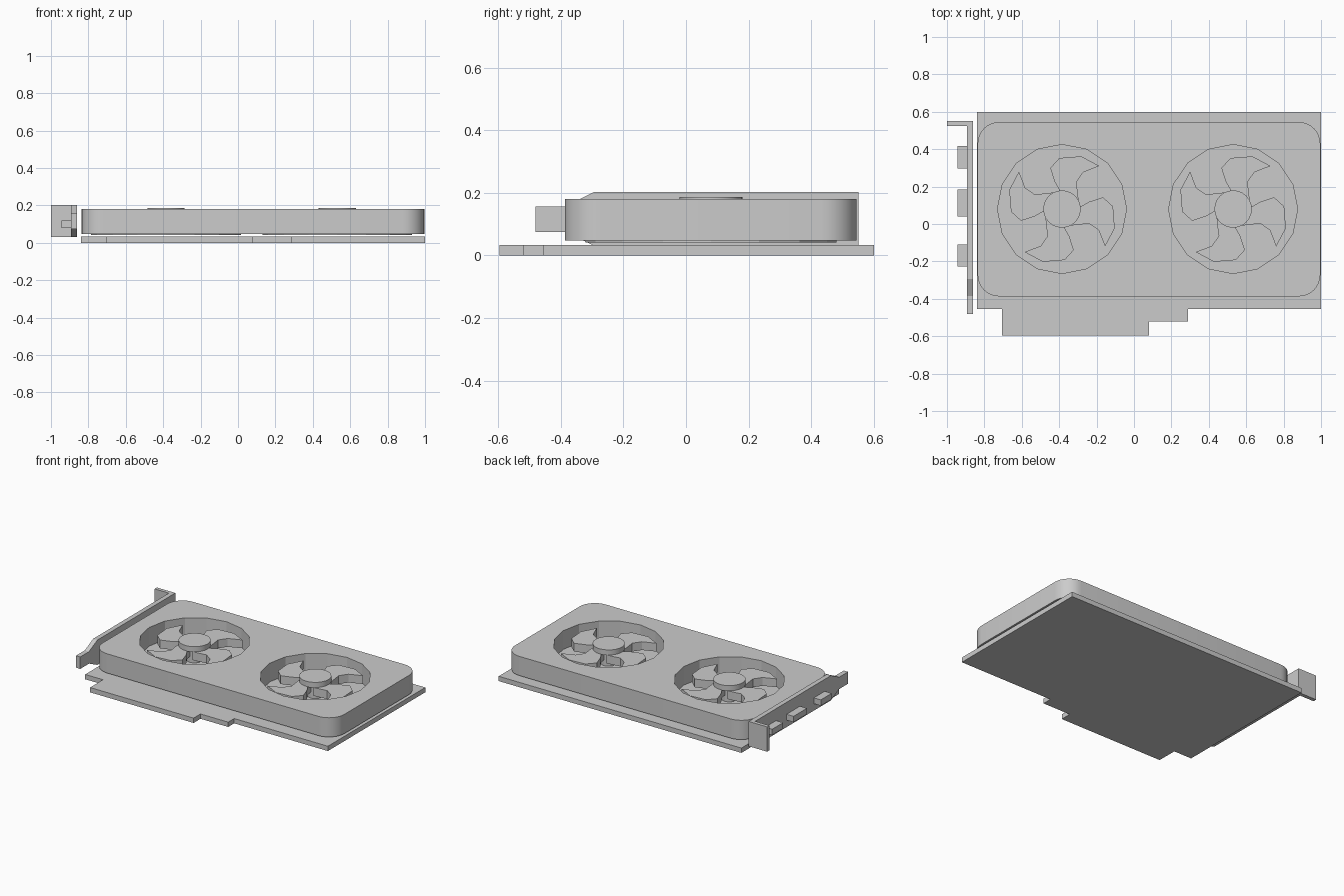
import bpy, bmesh
from math import cos, sin, pi, radians
from mathutils import Matrix

if "Cube" in bpy.data.objects:
    bpy.data.objects.remove(bpy.data.objects["Cube"])


def ring(cx, cy, r, n):
    return [(cx + r * sin(2 * pi * i / n), cy + r * cos(2 * pi * i / n)) for i in range(n)]


def rounded_rect(x0, x1, y0, y1, r, n=8):
    pts = []
    for q, (cx, cy) in enumerate([(x1 - r, y1 - r), (x0 + r, y1 - r), (x0 + r, y0 + r), (x1 - r, y0 + r)]):
        for i in range(n + 1):
            a = (q + i / n) * pi / 2
            pts.append((cx + r * cos(a), cy + r * sin(a)))
    return pts


def prism(name, loops, lo, hi, along_x=False):
    """Extrude closed outlines (inner outlines become holes) from lo to hi."""
    cu = bpy.data.curves.new(name, 'CURVE')
    cu.dimensions = '2D'
    cu.fill_mode = 'BOTH'
    cu.extrude = (hi - lo) / 2
    for pts in loops:
        sp = cu.splines.new('POLY')
        sp.points.add(len(pts) - 1)
        for p, (x, y) in zip(sp.points, pts):
            p.co = (x, y, 0, 1)
        sp.use_cyclic_u = True
    ob = bpy.data.objects.new(name, cu)
    bpy.context.collection.objects.link(ob)
    bpy.ops.object.select_all(action='DESELECT')
    bpy.context.view_layer.objects.active = ob
    ob.select_set(True)
    bpy.ops.object.convert(target='MESH')
    ob = bpy.context.view_layer.objects.active
    m = Matrix.Translation((0, 0, (lo + hi) / 2))
    if along_x:  # profile is (y, z), extruded along x
        m = Matrix(((0, 0, 1, 0), (1, 0, 0, 0), (0, 1, 0, 0), (0, 0, 0, 1))) @ m
    bm = bmesh.new()
    bm.from_mesh(ob.data)
    bm.transform(m)
    bmesh.ops.remove_doubles(bm, verts=bm.verts, dist=1e-5)
    bmesh.ops.recalc_face_normals(bm, faces=bm.faces)
    for f in bm.faces:
        f.smooth = False
    bm.to_mesh(ob.data)
    bm.free()
    return ob


def box(name, x0, x1, y0, y1, z0, z1):
    return prism(name, [[(x0, y0), (x1, y0), (x1, y1), (x0, y1)]], z0, z1)


FANS = [(-0.385, 0.08), (0.53, 0.08)]

# Circuit board with stepped edge connector
prism("circuit_board", [[(-0.84, 0.6), (-0.84, -0.455), (-0.705, -0.455), (-0.705, -0.595),
                         (0.08, -0.595), (0.08, -0.52), (0.29, -0.52), (0.29, -0.455),
                         (1.0, -0.455), (1.0, 0.6)]], 0, 0.033)

# Cooler shroud with two fan openings
shroud = prism("shroud", [rounded_rect(-0.836, 0.996, -0.387, 0.545, 0.115)]
               + [ring(x, y, 0.345, 16) for x, y in FANS], 0.048, 0.18)
bpy.ops.object.shade_smooth_by_angle(angle=radians(15))

# Fans: floor disc, stem, cap and four swept blades (angle, radius outline)
BLADE = [(139, 0.305), (160, 0.30), (183, 0.273), (196, 0.228), (195, 0.15), (186, 0.095),
         (180, 0.045), (125, 0.045), (118, 0.10), (139, 0.127), (152, 0.163), (150, 0.227)]
for k, (cx, cy) in enumerate(FANS, 1):
    prism(f"fan_{k}_floor", [ring(cx, cy, 0.40, 16)], 0.041, 0.052)
    prism(f"fan_{k}_stem", [ring(cx, cy, 0.05, 16)], 0.05, 0.16)
    prism(f"fan_{k}_cap", [ring(cx, cy, 0.10, 24)], 0.15, 0.187)
    bpy.ops.object.shade_smooth_by_angle(angle=radians(30))
    for b in range(4):
        prism(f"fan_{k}_blade_{b + 1}",
              [[(cx + r * cos(radians(a + 90 * b)), cy + r * sin(radians(a + 90 * b)))
                for a, r in BLADE]], 0.095, 0.152)

# Mounting bracket with tapered tail and bent lip
prism("bracket_plate", [[(0.55, 0.032), (0.55, 0.202), (-0.295, 0.202), (-0.385, 0.157),
                         (-0.48, 0.157), (-0.48, 0.075), (-0.385, 0.075), (-0.295, 0.032)]],
      -0.892, -0.86, along_x=True)
box("bracket_lip", -1.0, -0.89, 0.525, 0.55, 0.032, 0.202)

# Display ports
for i, (y0, y1) in enumerate([(0.298, 0.416), (0.04, 0.185), (-0.228, -0.11)], 1):
    box(f"port_{i}", -0.945, -0.89, y0, y1, 0.08, 0.12)
